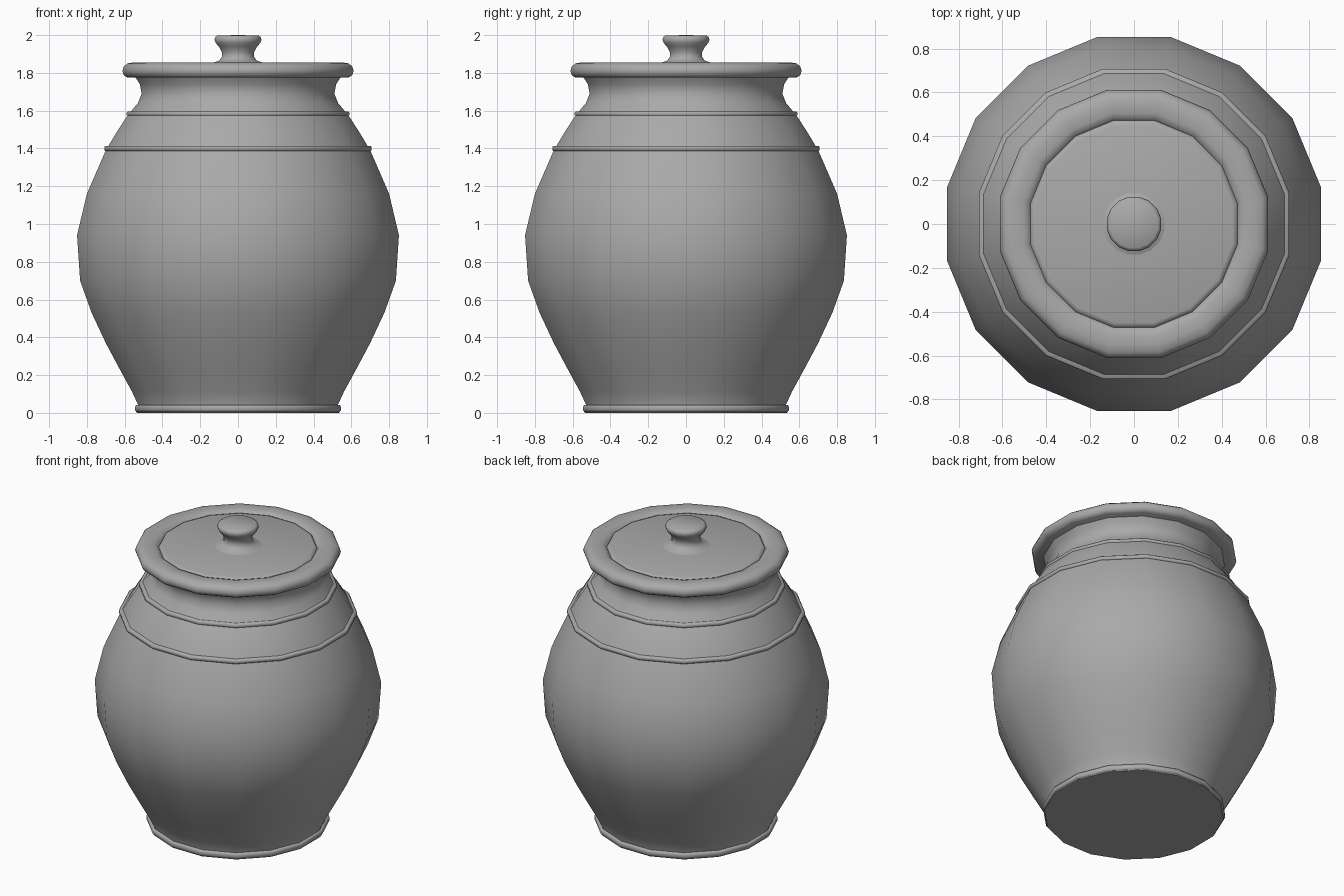
import bpy, bmesh, math

if "Cube" in bpy.data.objects:
    bpy.data.objects.remove(bpy.data.objects["Cube"])

SIDES = 16
HALF = math.pi / SIDES

clay = bpy.data.materials.new("grey_clay")
clay.diffuse_color = (0.4, 0.4, 0.4, 1)
clay.use_nodes = True
clay.node_tree.nodes["Principled BSDF"].inputs["Base Color"].default_value = clay.diffuse_color


def lathe(name, profile, closed=False, angle=40):
    """Spin (flat-to-flat radius, height) points around z; radius 0 makes a pole."""
    bm = bmesh.new()
    rings = []
    for r, z in profile:
        if r == 0:
            rings.append([bm.verts.new((0, 0, z))] * SIDES)
            continue
        c = r / math.cos(HALF)
        rings.append([bm.verts.new((c * math.cos(HALF * (2 * i + 1)),
                                    c * math.sin(HALF * (2 * i + 1)), z))
                      for i in range(SIDES)])
    pairs = list(zip(rings, rings[1:]))
    if closed:
        pairs.append((rings[-1], rings[0]))
    for a, b in pairs:
        for i in range(SIDES):
            j = (i + 1) % SIDES
            bm.faces.new(dict.fromkeys((a[i], a[j], b[j], b[i])))
    bmesh.ops.recalc_face_normals(bm, faces=bm.faces)
    mesh = bpy.data.meshes.new(name)
    bm.to_mesh(mesh)
    bm.free()
    mesh.materials.append(clay)
    obj = bpy.data.objects.new(name, mesh)
    bpy.context.collection.objects.link(obj)
    bpy.ops.object.select_all(action='DESELECT')
    obj.select_set(True)
    bpy.context.view_layer.objects.active = obj
    bpy.ops.object.shade_smooth_by_angle(angle=math.radians(angle))
    return obj


def band(name, r, z, width, height):
    """Rounded raised band around the jar, r is its outer radius."""
    h = height / 2
    lathe(name, [(r - width, z - h), (r - 0.006, z - h), (r, z - h * 0.5),
                 (r, z + h * 0.5), (r - 0.006, z + h), (r - width, z + h)],
          closed=True, angle=60)


# Jar body, from the closed base up to the flared neck
lathe("jar_body", [(0, 0.006), (0.525, 0.006), (0.53, 0.045), (0.56, 0.11),
                   (0.62, 0.22), (0.70, 0.37), (0.775, 0.53), (0.836, 0.70),
                   (0.852, 0.94), (0.80, 1.16), (0.70, 1.39), (0.64, 1.49),
                   (0.585, 1.575), (0.53, 1.64), (0.51, 1.69),
                   (0.52, 1.74), (0.545, 1.78)])

# Raised bands
band("foot_band", 0.545, 0.024, 0.06, 0.036)
band("shoulder_band", 0.708, 1.40, 0.05, 0.027)
band("neck_band", 0.589, 1.583, 0.05, 0.027)
lathe("foot_base", [(0, 0), (0.535, 0), (0.54, 0.012), (0, 0.012)])

# Lid with a rounded rim and a slightly sunken top
lathe("lid", [(0, 1.775), (0.585, 1.775), (0.604, 1.787), (0.612, 1.81),
              (0.605, 1.835), (0.585, 1.85), (0.55, 1.856), (0.505, 1.854),
              (0.483, 1.846), (0.472, 1.832), (0.465, 1.843), (0.45, 1.848),
              (0, 1.851)], angle=50)

# Knob with a flared foot and a flat top
lathe("knob", [(0.14, 1.85), (0.125, 1.856), (0.10, 1.865), (0.085, 1.885),
               (0.086, 1.91), (0.10, 1.938), (0.118, 1.958), (0.124, 1.975),
               (0.12, 1.99), (0.108, 1.998), (0, 2.0)], angle=60)
